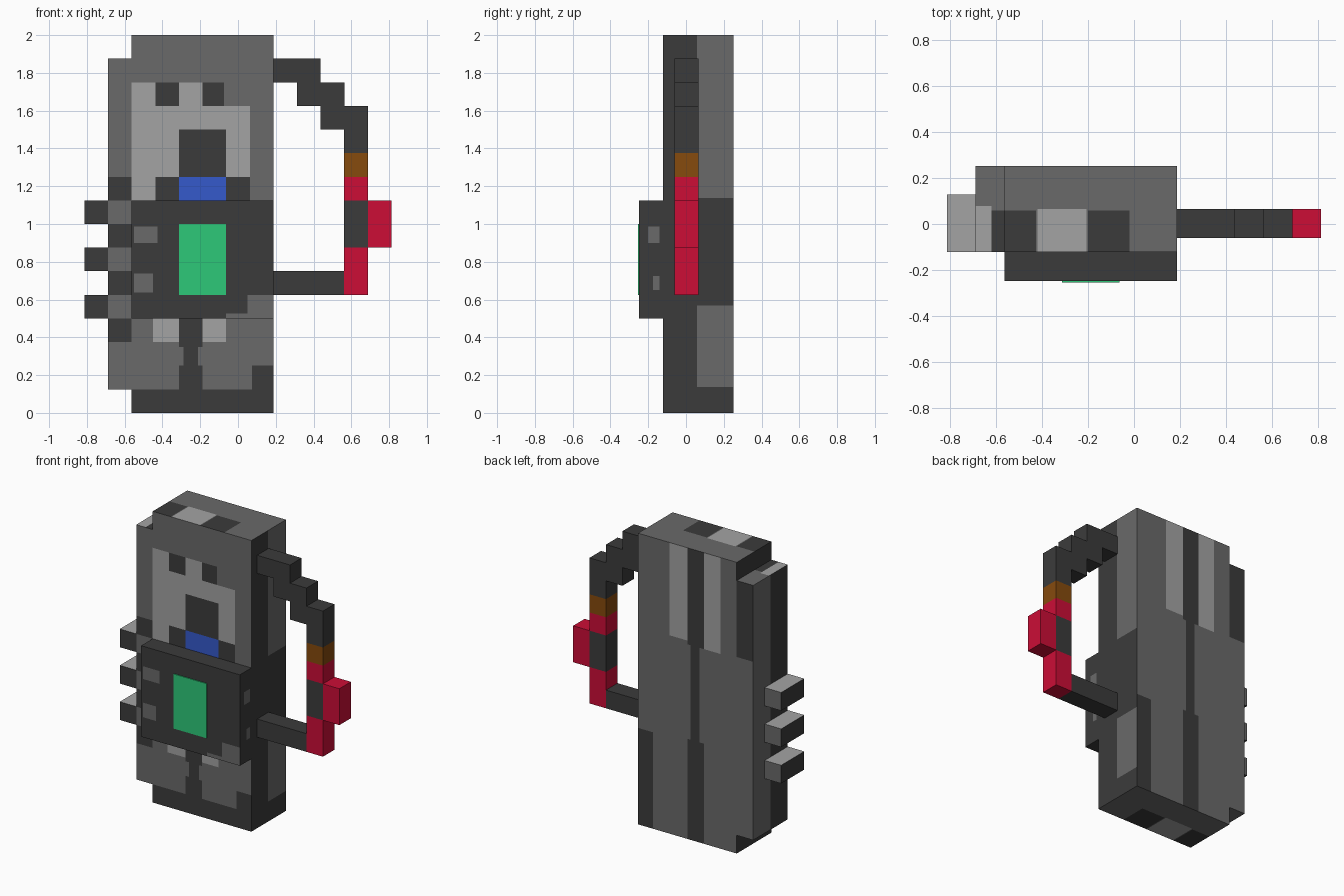
import bpy
import bmesh
from mathutils import Vector

cube = bpy.data.objects.get("Cube")
if cube:
    bpy.data.objects.remove(cube, do_unlink=True)

# Layout is in blocks of one eighth of a unit, measured from the body's front corner
BLOCK = 1 / 8
ORIGIN = Vector((-0.5625, -0.1225, 0))

COLOURS = {
    "dark": (.044, .044, .044),
    "mid": (.144, .144, .144),
    "light": (.366, .366, .366),
    "blue": (.036, .1, .6),
    "green": (.027, .578, .19),
    "brown": (.238, .069, .004),
    "red": (.604, .004, .037),
}
NAMES = {"dark": "charcoal", "mid": "medium grey", "light": "light grey"}
SIDES = {
    "front": (0, -1, 0), "back": (0, 1, 0),
    "minus_x": (-1, 0, 0), "plus_x": (1, 0, 0),
    "top": (0, 0, 1), "bottom": (0, 0, -1),
}


def make_material(key, rgb):
    mat = bpy.data.materials.new(NAMES.get(key, key))
    mat.use_nodes = True
    mat.diffuse_color = (*rgb, 1)
    bsdf = next(n for n in mat.node_tree.nodes if n.type == "BSDF_PRINCIPLED")
    bsdf.inputs["Base Color"].default_value = (*rgb, 1)
    return mat


MATS = {key: make_material(key, rgb) for key, rgb in COLOURS.items()}


def side_faces(bm, normal):
    return [f for f in bm.faces if f.normal.dot(normal) > .9]


def paint(bm, slot, side, rect):
    """Cut a rectangle into one side of the box and colour it."""
    normal = Vector(SIDES[side])
    axes = [a for a in range(3) if not normal[a]]
    bounds = []
    if rect:
        bounds = [(axes[0], rect[0], rect[1]), (axes[1], rect[2], rect[3])]
    for axis, low, high in bounds:
        direction = Vector((0, 0, 0))
        direction[axis] = 1
        for value in (low, high):
            faces = side_faces(bm, normal)
            edges = {e for f in faces for e in f.edges}
            verts = {v for f in faces for v in f.verts}
            bmesh.ops.bisect_plane(bm, geom=faces + list(edges) + list(verts), dist=1e-4,
                                   plane_co=direction * value, plane_no=direction)
            bm.normal_update()
    for f in side_faces(bm, normal):
        mid = f.calc_center_median()
        if all(low < mid[axis] < high for axis, low, high in bounds):
            f.material_index = slot


def box(name, low, high, base, patches=()):
    """Box between two corners; patches are (colour, side, rectangle...)."""
    bm = bmesh.new()
    bmesh.ops.create_cube(bm, size=1)
    for v in bm.verts:
        v.co = Vector([h if c > 0 else l for c, l, h in zip(v.co, low, high)])
    bm.normal_update()
    used = list(dict.fromkeys([base] + [p[0] for p in patches]))
    for colour, side, *rect in patches:
        paint(bm, used.index(colour), side, rect)
    for v in bm.verts:
        v.co = v.co * BLOCK + ORIGIN
    mesh = bpy.data.meshes.new(name)
    bm.to_mesh(mesh)
    bm.free()
    for key in used:
        mesh.materials.append(MATS[key])
    obj = bpy.data.objects.new(name, mesh)
    bpy.context.collection.objects.link(obj)
    return obj


# Main body: dark panels, a light emblem on the front, striped back
body = [
    ("light", "front", 0, 5, 9, 13),
    ("light", "front", 0, 1, 13, 14),
    ("light", "front", 2, 3, 13, 14),
    ("dark", "front", 1, 2, 13, 14),
    ("dark", "front", 3, 3.9, 13, 14),
    ("dark", "front", 1, 5, 9, 10),
    ("dark", "front", 2, 4, 10, 12),
    ("blue", "front", 2, 4, 9, 10),
    ("light", "front", .9, 2, 3, 4),
    ("light", "front", 3, 4, 3, 4),
    ("dark", "front", 2, 3, 2.8, 4),
    ("dark", "front", 2.2, 2.8, 2, 2.8),
    ("dark", "front", 2, 3, 1, 2),
    ("dark", "front", 0, 6, 0, 1),
    ("dark", "front", 5.1, 6, 1, 2),
    ("light", "back", 3, 4.1, 10.9, 16),
    ("light", "back", 1, 2, 10.7, 16),
    ("dark", "back", 2, 3, 10.7, 16),
    ("dark", "back", 2.25, 2.8, 5.5, 10.7),
    ("dark", "back", 2, 3, 0, 5.5),
    ("dark", "back", 5.1, 6, 0, 5.3),
    ("dark", "minus_x"),
    ("dark", "plus_x"),
    ("mid", "plus_x", 1.45, 3, 9.1, 16),
    ("mid", "plus_x", 1.45, 3, 1.1, 4.55),
]
for side in ("top", "bottom"):
    body += [("dark", side, 0, 1.1, 0, 1.45),
             ("light", side, 1.15, 2.85, 0, 1.5),
             ("dark", side, 2.9, 4.35, 0, 1.45)]
box("body", (0, 0, 0), (6, 3, 16), "mid", body)

# Side strip with dark bands between the fins
strip = [("dark", "front", -1, 0, z, z + 1) for z in (3, 5, 7, 9)]
strip += [
    ("dark", "minus_x", 0, 1.5, 1, 15),
    ("dark", "back", -1, 0, 10.8, 15),
    ("light", "top", -1, -.45, 0, 1.6),
    ("dark", "top", -.45, 0, 0, 1.45),
]
box("side_strip", (-1, 0, 1), (0, 3, 15), "mid", strip)

# Three fins on the strip
for i, z in enumerate((4, 6, 8)):
    box(f"fin_{i + 1}", (-2, 0, z), (-1, 2, z + 1), "dark",
        [("light", "top"), ("mid", "back")])

# Raised front panel and its screen
box("front_panel", (0, -1, 4), (6, 0, 9), "dark", [
    ("mid", "front", .1, 1.1, 7.2, 7.9),
    ("mid", "front", .1, .9, 5.1, 5.9),
    ("mid", "front", 4.9, 6, 4, 5),
    ("mid", "front", 4, 4.9, 4, 4.2),
    ("mid", "plus_x", -.62, -.14, 7.2, 7.9),
    ("mid", "plus_x", -.42, -.14, 5.2, 5.8),
])
box("screen", (2, -1.05, 5), (4, -1, 8), "green")

# Stepped handle, each piece given as x and z ranges
HANDLE = [
    ("handle_step_high", 6, 8, 14, 15, "dark"),
    ("handle_step_middle", 7, 9, 13, 14, "dark"),
    ("handle_step_low", 8, 10, 12, 13, "dark"),
    ("handle_post", 9, 10, 11, 12, "dark"),
    ("handle_brown_band", 9, 10, 10, 11, "brown"),
    ("handle_red_upper", 9, 10, 9, 10, "red"),
    ("handle_grip", 9, 10, 7, 9, "dark"),
    ("handle_red_lower", 9, 10, 5, 7, "red"),
    ("handle_lower_arm", 6, 9, 5, 6, "dark"),
    ("handle_red_knob", 10, 11, 7, 9, "red"),
]
for name, x0, x1, z0, z1, colour in HANDLE:
    box(name, (x0, .5, z0), (x1, 1.5, z1), colour)
